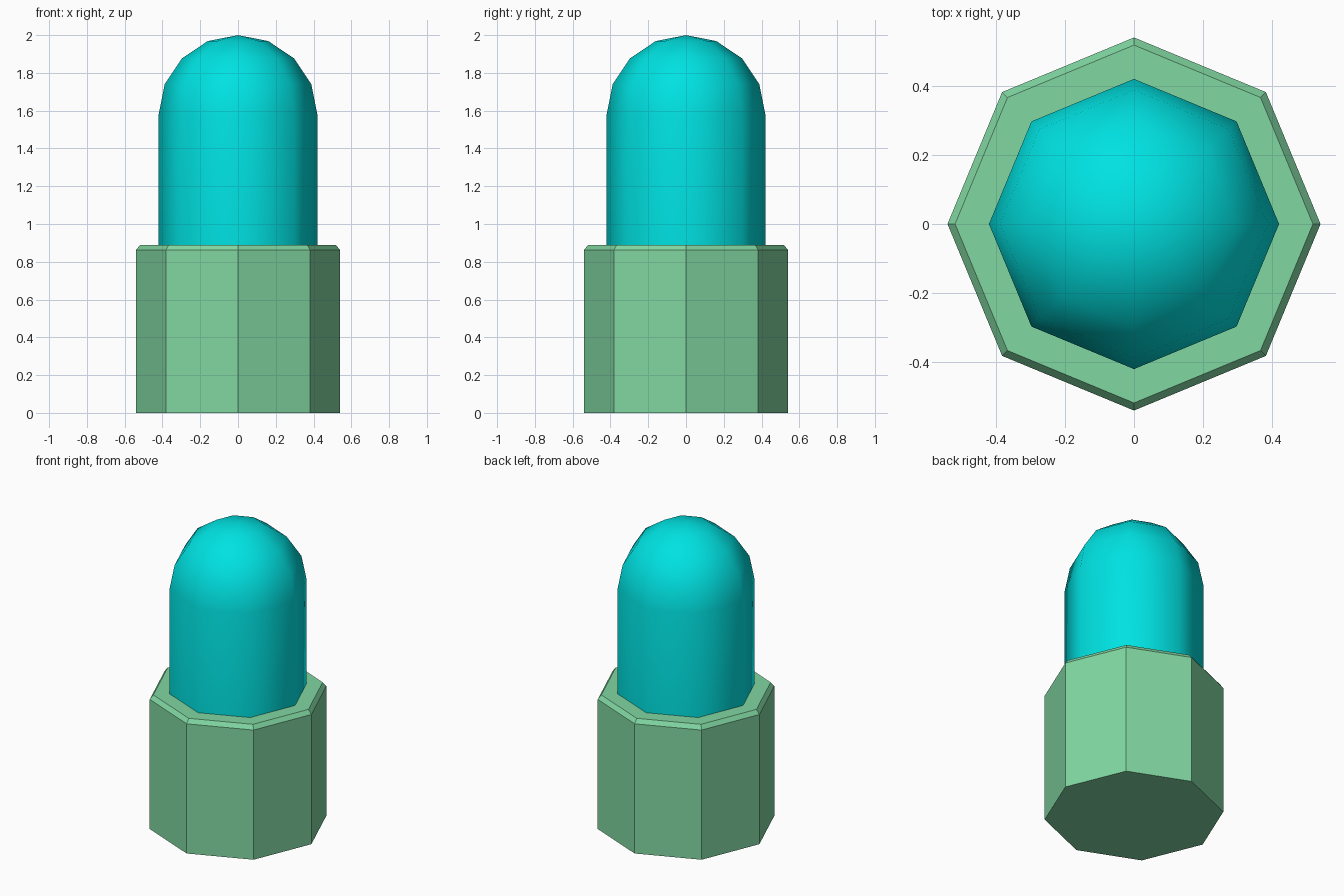
import bpy, bmesh, math

if "Cube" in bpy.data.objects:
    bpy.data.objects.remove(bpy.data.objects["Cube"])

SIDES = 8


def lathe(name, profile, color, smooth=False):
    """Closed solid of revolution from (radius, z) points, bottom to top."""
    bm = bmesh.new()
    rings = []
    for r, z in profile:
        if r < 1e-4:
            rings.append([bm.verts.new((0, 0, z))] * SIDES)
        else:
            rings.append([bm.verts.new((r * math.cos(a), r * math.sin(a), z))
                          for a in (2 * math.pi * i / SIDES for i in range(SIDES))])
    for low, high in zip(rings, rings[1:]):
        for i in range(SIDES):
            j = (i + 1) % SIDES
            quad = [low[i], low[j], high[j], high[i]]
            bm.faces.new(list(dict.fromkeys(quad)))
    bm.faces.new(rings[0][::-1])
    if profile[-1][0] > 1e-4:
        bm.faces.new(rings[-1])
    bmesh.ops.recalc_face_normals(bm, faces=bm.faces)
    mesh = bpy.data.meshes.new(name)
    bm.to_mesh(mesh)
    bm.free()
    obj = bpy.data.objects.new(name, mesh)
    bpy.context.collection.objects.link(obj)
    mat = bpy.data.materials.new(name + "_color")
    mat.diffuse_color = color
    mat.use_nodes = True
    mat.node_tree.nodes["Principled BSDF"].inputs["Base Color"].default_value = mat.diffuse_color
    mesh.materials.append(mat)
    if smooth:
        bpy.ops.object.select_all(action='DESELECT')
        obj.select_set(True)
        bpy.context.view_layer.objects.active = obj
        bpy.ops.object.shade_smooth_by_angle(angle=math.radians(60))
    return obj


# Octagonal base with a chamfered top rim
lathe("base", [(0.54, 0), (0.54, 0.862), (0.518, 0.89)], (0.22, 0.68, 0.36, 1))

# Domed body: straight wall followed by a hemisphere in four steps
R, SPRING = 0.42, 1.58
dome = [(R * math.cos(k * math.pi / 8), SPRING + R * math.sin(k * math.pi / 8))
        for k in range(5)]
lathe("domed_body", [(R, 0.86)] + dome, (0.0, 0.76, 0.76, 1), smooth=True)
